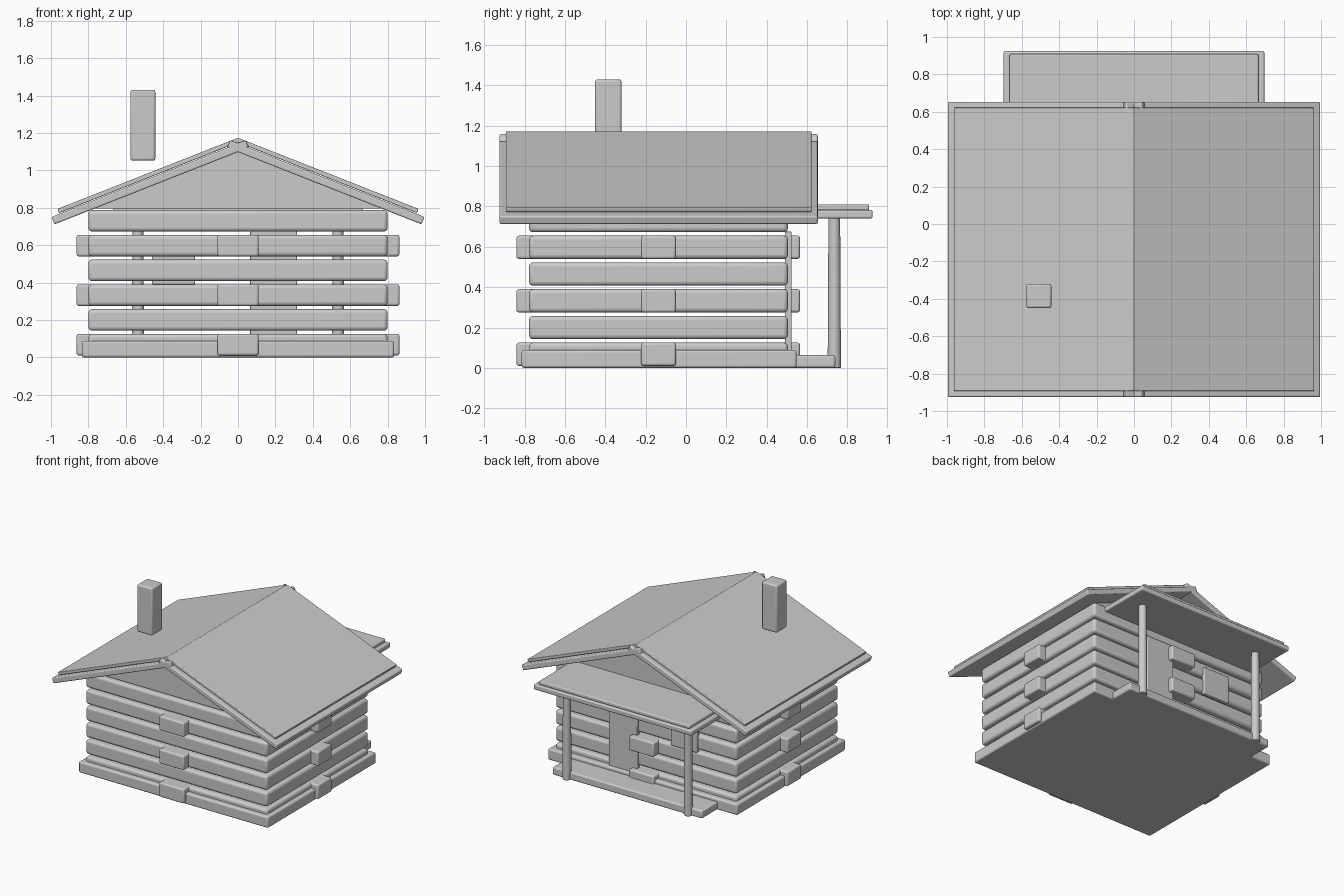
import bpy, math
from mathutils import Matrix, Vector

if "Cube" in bpy.data.objects:
    bpy.data.objects.remove(bpy.data.objects["Cube"])


def finish(ob, bevel):
    # rounded edges with smooth shading
    if bevel:
        m = ob.modifiers.new("bevel", 'BEVEL')
        m.width, m.segments = bevel, 3
    bpy.ops.object.select_all(action='DESELECT')
    ob.select_set(True)
    bpy.context.view_layer.objects.active = ob
    bpy.ops.object.shade_smooth_by_angle(angle=math.radians(40))
    return ob


def mesh(name, verts, faces, bevel):
    me = bpy.data.meshes.new(name)
    me.from_pydata(verts, [], faces)
    ob = bpy.data.objects.new(name, me)
    bpy.context.collection.objects.link(ob)
    return finish(ob, bevel)


def prism(name, profile, y0, y1, bevel=0.0):
    # profile of (x, z) points, counter-clockwise from the front, run along y
    n = len(profile)
    verts = [(x, y, z) for y in (y0, y1) for x, z in profile]
    faces = [tuple(range(n)), tuple(range(2 * n - 1, n - 1, -1))]
    faces += [(i, i + n, (i + 1) % n + n, (i + 1) % n) for i in range(n)]
    return mesh(name, verts, faces, bevel)


def box(name, x0, x1, y0, y1, z0, z1, bevel=0.012):
    return prism(name, [(x0, z0), (x1, z0), (x1, z1), (x0, z1)], y0, y1, bevel)


# floor slabs
box("foundation", -0.835, 0.835, -0.815, 0.548, 0.0, 0.088)
box("porch_floor", -0.66, 0.66, 0.35, 0.74, 0.0, 0.063)

# log courses, every second one with cross logs poking out
for i in range(6):
    z0 = 0.01 + 0.1325 * i
    z1 = z0 + 0.115
    box(f"log_course_{i}", -0.8, 0.8, -0.778, 0.505, z0, z1, 0.02)
    if i % 2 == 0:
        box(f"cross_log_x_{i}", -0.863, 0.863, -0.222, -0.05, z0, z1)
        box(f"cross_log_y_{i}", -0.11, 0.11, -0.84, 0.565, z0, z1)

# door and window on the porch wall
box("door", 0.065, 0.315, 0.49, 0.524, 0.08, 0.675, 0.006)
box("window", -0.46, -0.23, 0.49, 0.524, 0.39, 0.61, 0.006)

# gable infill
prism("gable", [(-0.78, 0.796), (0.78, 0.796), (0, 1.105)], -0.75, 0.478)

# pitched roof, two layers on each side
slope = math.atan(0.394)
for side, s in (("left", -1), ("right", 1)):
    def slab(name, ridge_z, over, reach, thick, y0, y1, bevel):
        # top line from just past the ridge down to the eave
        d = Vector((math.cos(slope), -math.sin(slope)))
        nrm = Vector((-math.sin(slope), -math.cos(slope)))
        a = Vector((0, ridge_z)) - d * over
        b = Vector((0, ridge_z)) + d * (reach / math.cos(slope))
        pts = [(s * p.x, p.y) for p in (a, a + nrm * thick, b + nrm * thick, b)]
        prism(name, pts if s > 0 else pts[::-1], y0, y1, bevel)
    slab(f"roof_board_{side}", 1.144, 0.045, 0.997, 0.043, -0.925, 0.653, 0.008)
    slab(f"roof_cover_{side}", 1.174, 0.0, 0.965, 0.024, -0.893, 0.622, 0.005)

# porch roof
box("porch_roof_board", -0.697, 0.697, 0.45, 0.925, 0.74, 0.782, 0.01)
box("porch_roof_cover", -0.665, 0.665, 0.45, 0.908, 0.78, 0.81, 0.008)

# porch posts
for side, s in (("left", -1), ("right", 1)):
    bpy.ops.mesh.primitive_cone_add(vertices=20, radius1=0.033, radius2=0.029,
                                    depth=0.745, location=(s * 0.535, 0.735, 0.3725))
    post = bpy.context.object
    post.name = f"porch_post_{side}"
    finish(post, 0.004)

# chimney
box("chimney", -0.576, -0.442, -0.45, -0.32, 1.052, 1.43)
